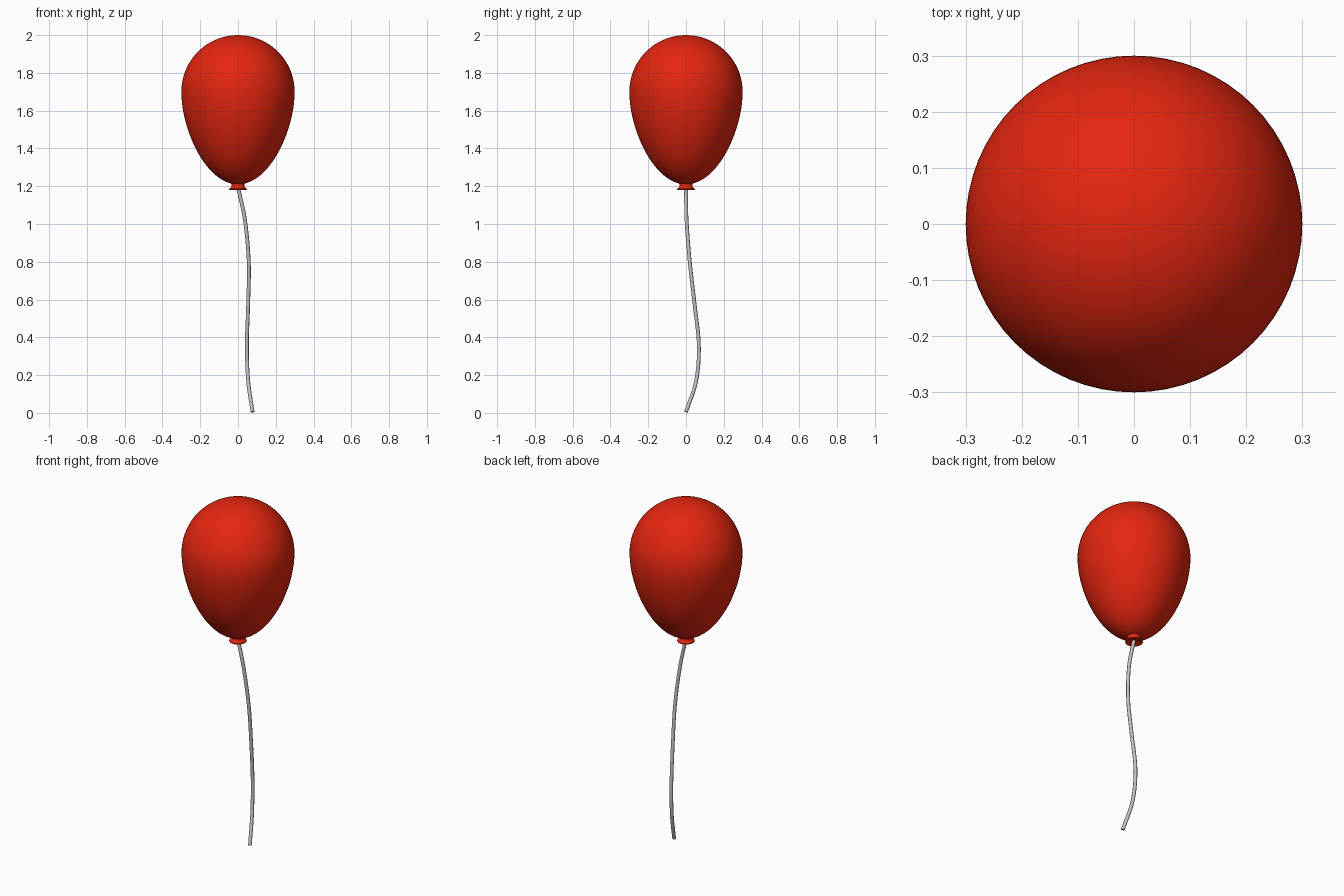
import bpy, bmesh, math
from mathutils import Vector

if "Cube" in bpy.data.objects:
    bpy.data.objects.remove(bpy.data.objects["Cube"])


def material(name, rgb):
    m = bpy.data.materials.new(name)
    m.diffuse_color = (*rgb, 1.0)
    m.use_nodes = True
    m.node_tree.nodes["Principled BSDF"].inputs["Base Color"].default_value = m.diffuse_color
    return m


red = material("balloon red", (0.78, 0.019, 0.005))
grey = material("string grey", (0.55, 0.55, 0.55))


def lathe(name, profile, mat, steps=64):
    """Spin an (r, z) profile round the z axis."""
    bm = bmesh.new()
    verts = [bm.verts.new((r, 0, z)) for r, z in profile]
    edges = [bm.edges.new(p) for p in zip(verts, verts[1:])]
    bmesh.ops.spin(bm, geom=verts + edges, axis=(0, 0, 1), cent=(0, 0, 0),
                   angle=math.tau, steps=steps, use_duplicate=False)
    bmesh.ops.remove_doubles(bm, verts=bm.verts[:], dist=0.0001)
    bmesh.ops.recalc_face_normals(bm, faces=bm.faces[:])
    me = bpy.data.meshes.new(name)
    bm.to_mesh(me)
    bm.free()
    me.materials.append(mat)
    ob = bpy.data.objects.new(name, me)
    bpy.context.collection.objects.link(ob)
    bpy.ops.object.select_all(action='DESELECT')
    ob.select_set(True)
    bpy.context.view_layer.objects.active = ob
    bpy.ops.object.shade_smooth_by_angle(angle=math.radians(40))
    return ob


def bezier(a, b, c, d, t):
    s = 1 - t
    return tuple(s**3 * i + 3*s*s*t * j + 3*s*t*t * k + t**3 * l
                 for i, j, k, l in zip(a, b, c, d))


# Balloon body: round dome on top, tapering egg shape below
N = 20
dome = [(0.3 * math.sin(math.pi/2 * i/N), 1.7 + 0.3 * math.cos(math.pi/2 * i/N))
        for i in range(N)]
taper = [bezier((0.3, 1.7), (0.3, 1.5), (0.17, 1.21), (0.0, 1.21), i/N)
         for i in range(N + 1)]
lathe("balloon_body", dome + taper, red)

# Knotted neck with a flared lip
lathe("balloon_neck", [(0, 1.222), (0.038, 1.218), (0.034, 1.208), (0.034, 1.198),
                       (0.039, 1.192), (0.046, 1.188), (0.047, 1.183),
                       (0.044, 1.181), (0.028, 1.188), (0, 1.190)], red, 32)

# Hanging string along a gentle curve
path = [(0, 0, 1.195), (0.037, 0.003, 1.02), (0.057, 0.02, 0.8), (0.054, 0.045, 0.58),
        (0.047, 0.068, 0.36), (0.054, 0.054, 0.17), (0.077, 0.0, 0.005)]
cu = bpy.data.curves.new("string", 'CURVE')
cu.dimensions = '3D'
cu.bevel_depth = 0.01
cu.bevel_resolution = 2
cu.use_fill_caps = True
sp = cu.splines.new('BEZIER')
sp.bezier_points.add(len(path) - 1)
sp.resolution_u = 8
for i, (bp, p) in enumerate(zip(sp.bezier_points, path)):
    # Smooth tangents taken from the neighbouring points
    a, b = path[max(i - 1, 0)], path[min(i + 1, len(path) - 1)]
    span = 6 if 0 < i < len(path) - 1 else 3
    tangent = (Vector(b) - Vector(a)) / span
    bp.handle_left_type = bp.handle_right_type = 'FREE'
    bp.co = p
    bp.handle_left = Vector(p) - tangent
    bp.handle_right = Vector(p) + tangent
cu.materials.append(grey)
string = bpy.data.objects.new("string", cu)
bpy.context.collection.objects.link(string)
bpy.ops.object.select_all(action='DESELECT')
string.select_set(True)
bpy.context.view_layer.objects.active = string
bpy.ops.object.convert(target='MESH')
bpy.ops.object.shade_smooth_by_angle(angle=math.radians(50))
